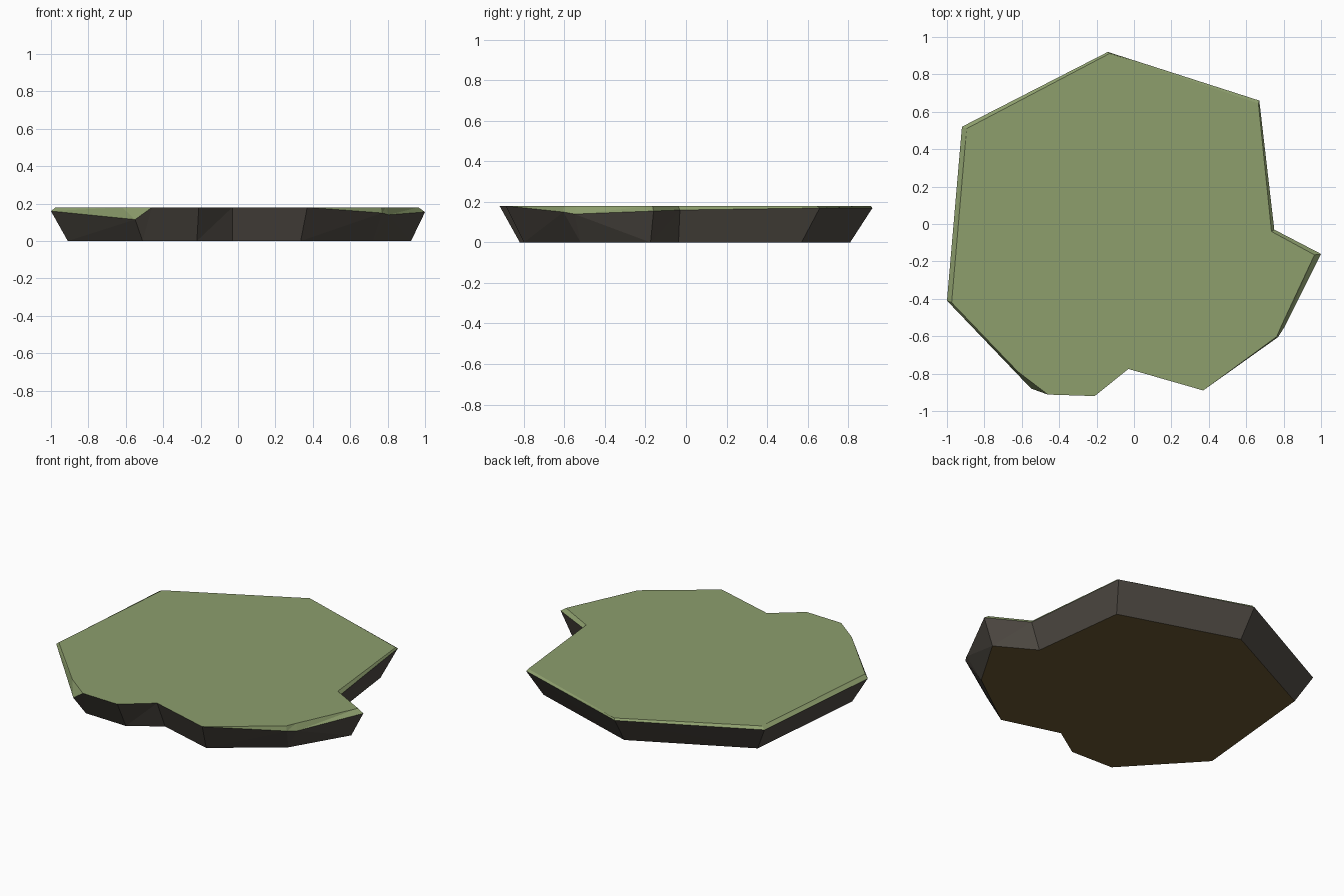
import bpy, bmesh

if "Cube" in bpy.data.objects:
    bpy.data.objects.remove(bpy.data.objects["Cube"])

# Slab outline, counter-clockwise: outer rim x, y, z | flat top x, y | base x, y
TOP = 0.18
OUTLINE = [
    (-0.14, 0.92, 0.17, -0.13, 0.912, -0.13, 0.81),
    (-0.92, 0.52, 0.165, -0.895, 0.51, -0.83, 0.46),
    (-1.00, -0.41, 0.16, -0.975, -0.42, -0.91, -0.38),
    (-0.55, -0.88, 0.115, -0.62, -0.79, -0.51, -0.81),
    (-0.46, -0.912, TOP, -0.46, -0.912, -0.51, -0.81),
    (-0.21, -0.92, TOP, -0.21, -0.92, -0.22, -0.82),
    (-0.03, -0.775, TOP, -0.03, -0.775, -0.03, -0.695),
    (0.37, -0.89, TOP, 0.37, -0.89, 0.335, -0.80),
    (0.77, -0.605, 0.15, 0.763, -0.602, 0.72, -0.52),
    (0.805, -0.55, 0.14, 0.79, -0.54, 0.72, -0.52),
    (1.00, -0.16, 0.155, 0.965, -0.165, 0.925, -0.175),
    (0.75, -0.03, 0.16, 0.735, -0.04, 0.685, -0.037),
    (0.67, 0.66, 0.17, 0.665, 0.645, 0.61, 0.57),
]


def material(name, rgb):
    m = bpy.data.materials.new(name)
    m.diffuse_color = (*rgb, 1)
    m.use_nodes = True
    m.node_tree.nodes["Principled BSDF"].inputs["Base Color"].default_value = m.diffuse_color
    return m


bm = bmesh.new()
top = [bm.verts.new((p[3], p[4], TOP)) for p in OUTLINE]
rim = [bm.verts.new(p[:3]) for p in OUTLINE]
base = [bm.verts.new((p[5], p[6], 0)) for p in OUTLINE]


def band(upper, lower, mat):
    n = len(upper)
    for i in range(n):
        j = (i + 1) % n
        bm.faces.new((upper[i], lower[i], lower[j], upper[j])).material_index = mat


# Mossy top with worn edge, rock wall, earthy underside
bm.faces.new(top).material_index = 0
band(top, rim, 0)
band(rim, base, 1)
bm.faces.new(base[::-1]).material_index = 2
bmesh.ops.remove_doubles(bm, verts=bm.verts[:], dist=0.0005)
bmesh.ops.triangulate(bm, faces=bm.faces[:])
bmesh.ops.recalc_face_normals(bm, faces=bm.faces[:])

mesh = bpy.data.meshes.new("rock_slab")
bm.to_mesh(mesh)
bm.free()
for m in (material("moss green", (0.266, 0.342, 0.152)),
          material("dark rock", (0.080, 0.070, 0.058)),
          material("earth brown", (0.147, 0.100, 0.032))):
    mesh.materials.append(m)
bpy.context.collection.objects.link(bpy.data.objects.new("rock_slab", mesh))
